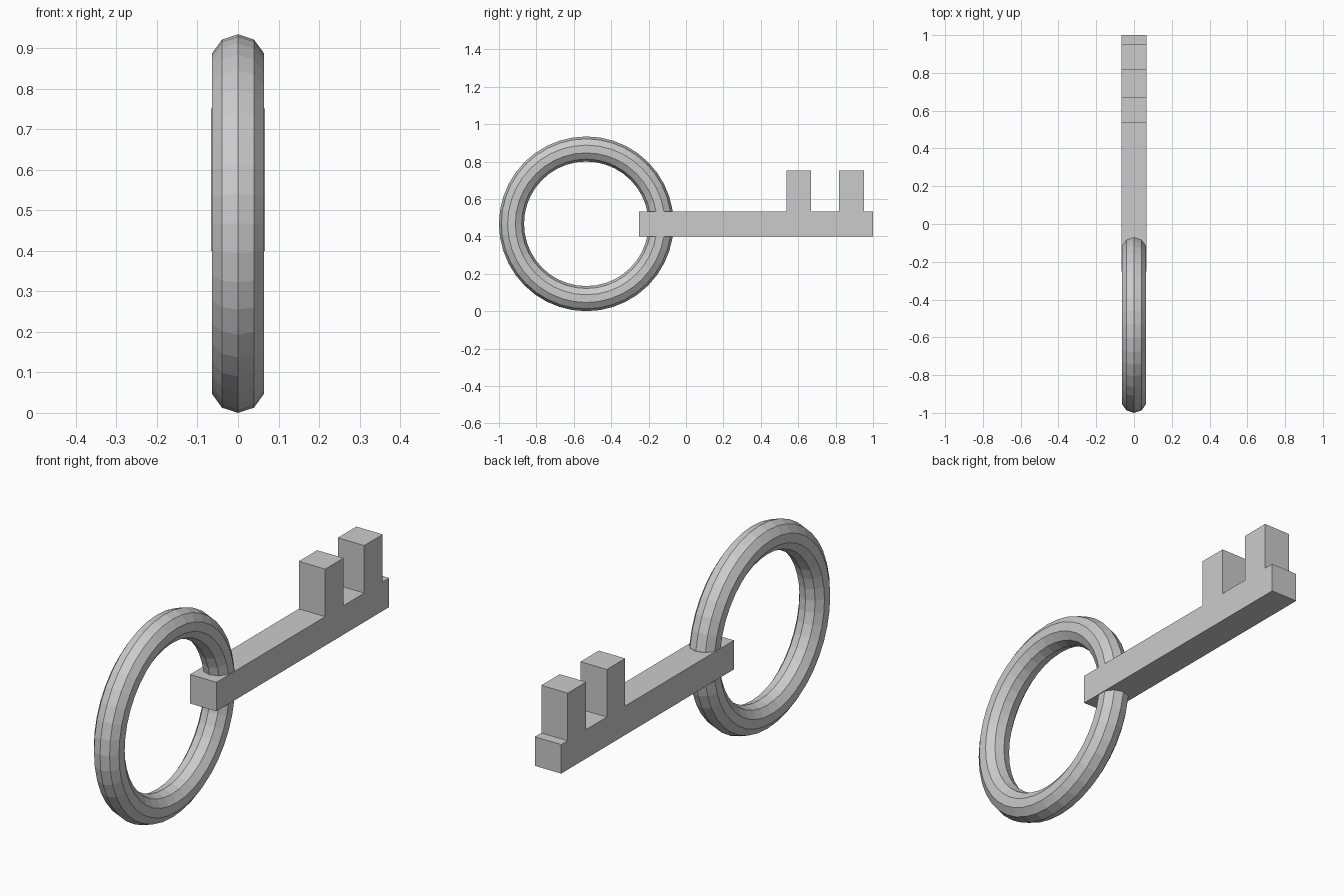
import bpy, bmesh
from math import pi

if "Cube" in bpy.data.objects:
    bpy.data.objects.remove(bpy.data.objects["Cube"])

HALF = 0.067          # half thickness of the flat key
RING_Y, RING_Z = -0.533, 0.467

# Ring handle: low-poly torus standing in the YZ plane
bpy.ops.mesh.primitive_torus_add(
    major_radius=0.4, minor_radius=0.067, major_segments=40, minor_segments=10,
    location=(0, RING_Y, RING_Z), rotation=(0, pi / 2, 0))
ring = bpy.context.object
ring.name = "ring_handle"
bpy.ops.object.shade_flat()

# Shaft with two teeth: one side outline (y, z) extruded across x
bottom, top, tooth_top = 0.4, 0.533, 0.751
outline = [(-0.252, bottom), (1.0, bottom), (1.0, top)]
for y0, y1 in ((0.819, 0.953), (0.536, 0.669)):
    outline += [(y1, top), (y1, tooth_top), (y0, tooth_top), (y0, top)]
outline.append((-0.252, top))

bm = bmesh.new()
face = bm.faces.new([bm.verts.new((-HALF, y, z)) for y, z in outline])
ext = bmesh.ops.extrude_face_region(bm, geom=[face])
new_verts = [g for g in ext["geom"] if isinstance(g, bmesh.types.BMVert)]
bmesh.ops.translate(bm, verts=new_verts, vec=(2 * HALF, 0, 0))
bmesh.ops.recalc_face_normals(bm, faces=bm.faces)
mesh = bpy.data.meshes.new("toothed_shaft")
bm.to_mesh(mesh)
bm.free()
shaft = bpy.data.objects.new("toothed_shaft", mesh)
bpy.context.collection.objects.link(shaft)
